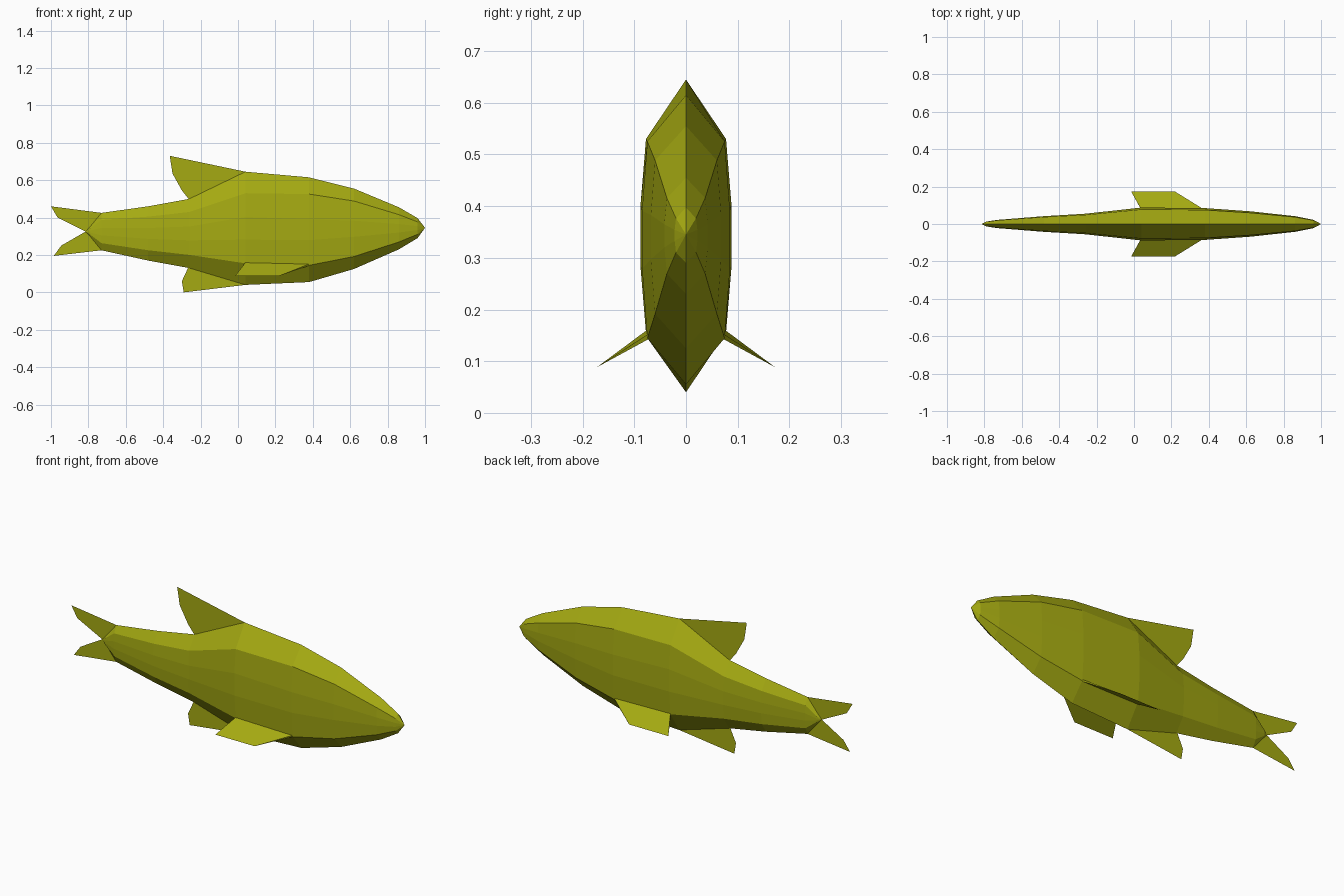
import bpy

if "Cube" in bpy.data.objects:
    bpy.data.objects.remove(bpy.data.objects["Cube"])

olive = bpy.data.materials.new("olive green")
olive.diffuse_color = (0.376, 0.402, 0.006, 1)
olive.use_nodes = True
olive.node_tree.nodes["Principled BSDF"].inputs["Base Color"].default_value = olive.diffuse_color


def make(name, verts, faces):
    mesh = bpy.data.meshes.new(name)
    mesh.from_pydata(verts, [], faces)
    mesh.materials.append(olive)
    obj = bpy.data.objects.new(name, mesh)
    bpy.context.collection.objects.link(obj)
    return obj


# Body stations: x, top z, bottom z, half width, ridge height as share of half height
stations = [
    (-0.79, 0.352, 0.298, 0.013, 0.62),
    (-0.73, 0.425, 0.225, 0.022, 0.62),
    (-0.48, 0.460, 0.170, 0.042, 0.62),
    (-0.26, 0.500, 0.130, 0.055, 0.62),
    (0.04, 0.645, 0.040, 0.088, 0.62),
    (0.38, 0.615, 0.055, 0.085, 0.68),
    (0.62, 0.555, 0.125, 0.068, 0.69),
    (0.86, 0.455, 0.230, 0.042, 0.65),
    (0.96, 0.397, 0.290, 0.022, 0.62),
]
verts, faces = [], []
for x, top, bottom, w, ridge in stations:
    c, h = (top + bottom) / 2, (top - bottom) / 2
    half = [(0.88 * w, ridge), (w, 0.2), (w, -0.2), (0.88 * w, -ridge)]
    ring = [(0, 1)] + half + [(0, -1)] + [(-y, s) for y, s in reversed(half)]
    verts += [(x, y, c + h * s) for y, s in ring]
n = 10
for i in range(len(stations) - 1):
    for j in range(n):
        k = (j + 1) % n
        faces.append((i * n + j, i * n + k, (i + 1) * n + k, (i + 1) * n + j))
# Pointed tail root and nose
tail, nose = len(verts), len(verts) + 1
verts += [(-0.815, 0, 0.325), (1.0, 0, 0.345)]
last = (len(stations) - 1) * n
for j in range(n):
    k = (j + 1) % n
    faces.append((tail, k, j))
    faces.append((nose, last + j, last + k))
make("body", verts, faces)

# Flat fins in the middle plane, as x, z outlines
fins = {
    "dorsal_fin": [(0.04, 0.645), (-0.365, 0.73), (-0.35, 0.635),
                   (-0.30, 0.545), (-0.26, 0.495)],
    "belly_fin": [(0.04, 0.04), (-0.265, 0.135), (-0.30, 0.06), (-0.29, 0.0)],
    "upper_tail_lobe": [(-0.73, 0.425), (-1.0, 0.46), (-0.965, 0.40),
                        (-0.815, 0.325), (-0.73, 0.325)],
    "lower_tail_lobe": [(-0.73, 0.225), (-0.73, 0.325), (-0.815, 0.325),
                        (-0.945, 0.25), (-0.985, 0.195)],
}
for name, outline in fins.items():
    make(name, [(x, 0, z) for x, z in outline], [range(len(outline))])

# Side fins: wedges that are thick at the root and thin at the tip
for name, s in (("left_side_fin", 1), ("right_side_fin", -1)):
    v = [(0.04, 0.076, 0.160), (0.38, 0.074, 0.152),
         (0.04, 0.074, 0.143), (0.38, 0.072, 0.143),
         (-0.015, 0.173, 0.088), (0.22, 0.173, 0.088)]
    f = [(0, 1, 5, 4), (2, 4, 5, 3), (0, 4, 2), (1, 3, 5), (0, 2, 3, 1)]
    if s > 0:
        f = [tuple(reversed(q)) for q in f]
    make(name, [(x, s * y, z) for x, y, z in v], f)
